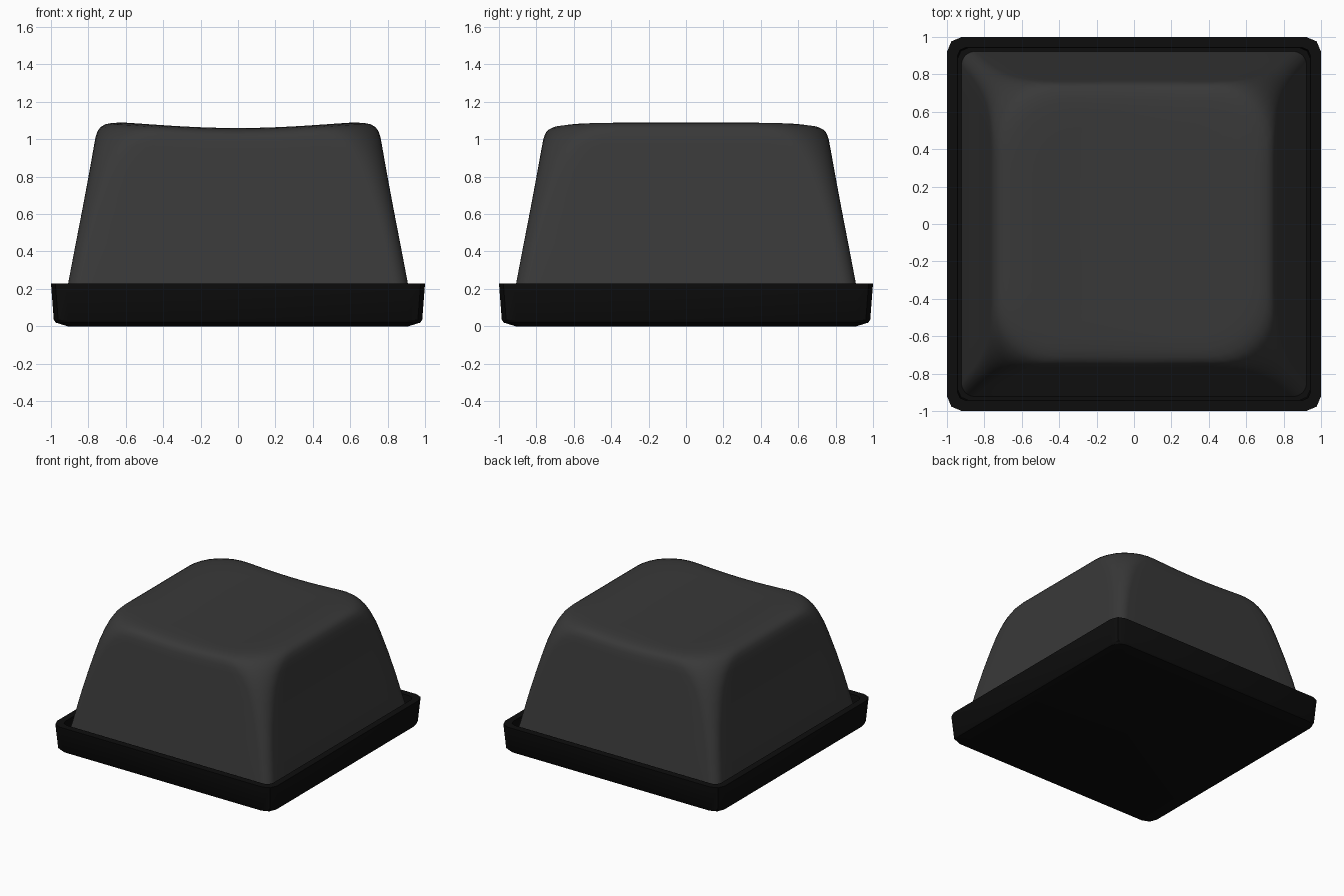
import bpy
import math

if "Cube" in bpy.data.objects:
    bpy.data.objects.remove(bpy.data.objects["Cube"])


def ring(w, r, z, arc, side):
    """Rounded square outline: half width w, corner radius r."""
    pts = []
    c = w - r
    for k in range(4):
        rot = k * math.pi / 2
        cr, sr = math.cos(rot), math.sin(rot)
        local = [(c + r * math.cos(a), c + r * math.sin(a))
                 for a in (math.pi / 2 * i / arc for i in range(arc + 1))]
        local += [(c - 2 * c * i / side, w) for i in range(1, side)]
        pts += [(x * cr - y * sr, x * sr + y * cr, z) for x, y in local]
    return pts


def loft(name, profile, arc, side, color, shape=None):
    """Stack rings of (half width, corner radius, height) and cap both ends."""
    verts, faces = [], []
    for w, r, z in profile:
        verts += ring(w, r, z, arc, side)
    n = len(verts) // len(profile)
    for j in range(len(profile) - 1):
        for i in range(n):
            a, b = j * n + i, j * n + (i + 1) % n
            faces.append((a, b, b + n, a + n))
    faces.append(tuple(reversed(range(n))))
    faces.append(tuple(range(len(verts) - n, len(verts))))
    if shape:
        verts = [shape(*v) for v in verts]
    mesh = bpy.data.meshes.new(name)
    mesh.from_pydata(verts, [], faces)
    obj = bpy.data.objects.new(name, mesh)
    bpy.context.collection.objects.link(obj)
    mat = bpy.data.materials.new(name + "_colour")
    mat.diffuse_color = (*color, 1)
    mat.use_nodes = True
    mat.node_tree.nodes["Principled BSDF"].inputs["Base Color"].default_value = mat.diffuse_color
    mesh.materials.append(mat)
    bpy.ops.object.select_all(action='DESELECT')
    obj.select_set(True)
    bpy.context.view_layer.objects.active = obj
    bpy.ops.object.shade_smooth_by_angle(angle=math.radians(35))
    return obj


def dish(x, y, z):
    """Sink the top of the cap into a shallow trough running front to back."""
    blend = min(1, max(0, (z - 0.8) / 0.28))
    t = max(0, 1 - (x / 0.68) ** 2)
    return x, y, z - 0.032 * t ** 1.5 * blend * blend


# Square tray with a thin raised rim
loft("base_tray", [(0.91, 0.07, 0), (0.975, 0.08, 0.02), (0.985, 0.08, 0.035),
                   (1.0, 0.08, 0.23), (0.945, 0.05, 0.23), (0.94, 0.05, 0.15)],
     2, 1, (0.004, 0.004, 0.004))

# Tapered key cap with soft shoulders and a dished top
cap_profile = [(0.922, 0.07, 0.15), (0.908, 0.08, 0.23), (0.868, 0.085, 0.44),
               (0.833, 0.10, 0.62), (0.803, 0.13, 0.78), (0.785, 0.16, 0.88),
               (0.771, 0.21, 0.96), (0.762, 0.26, 1.01), (0.75, 0.30, 1.045),
               (0.735, 0.32, 1.065), (0.71, 0.33, 1.08), (0.67, 0.33, 1.088),
               (0.61, 0.31, 1.092)]
cap_profile += [(0.61 * s, 0.31 * s, 1.092) for s in (0.85, 0.7, 0.55, 0.4, 0.25, 0.1, 0.01)]
loft("key_cap", cap_profile, 8, 12, (0.04, 0.04, 0.04), dish)
